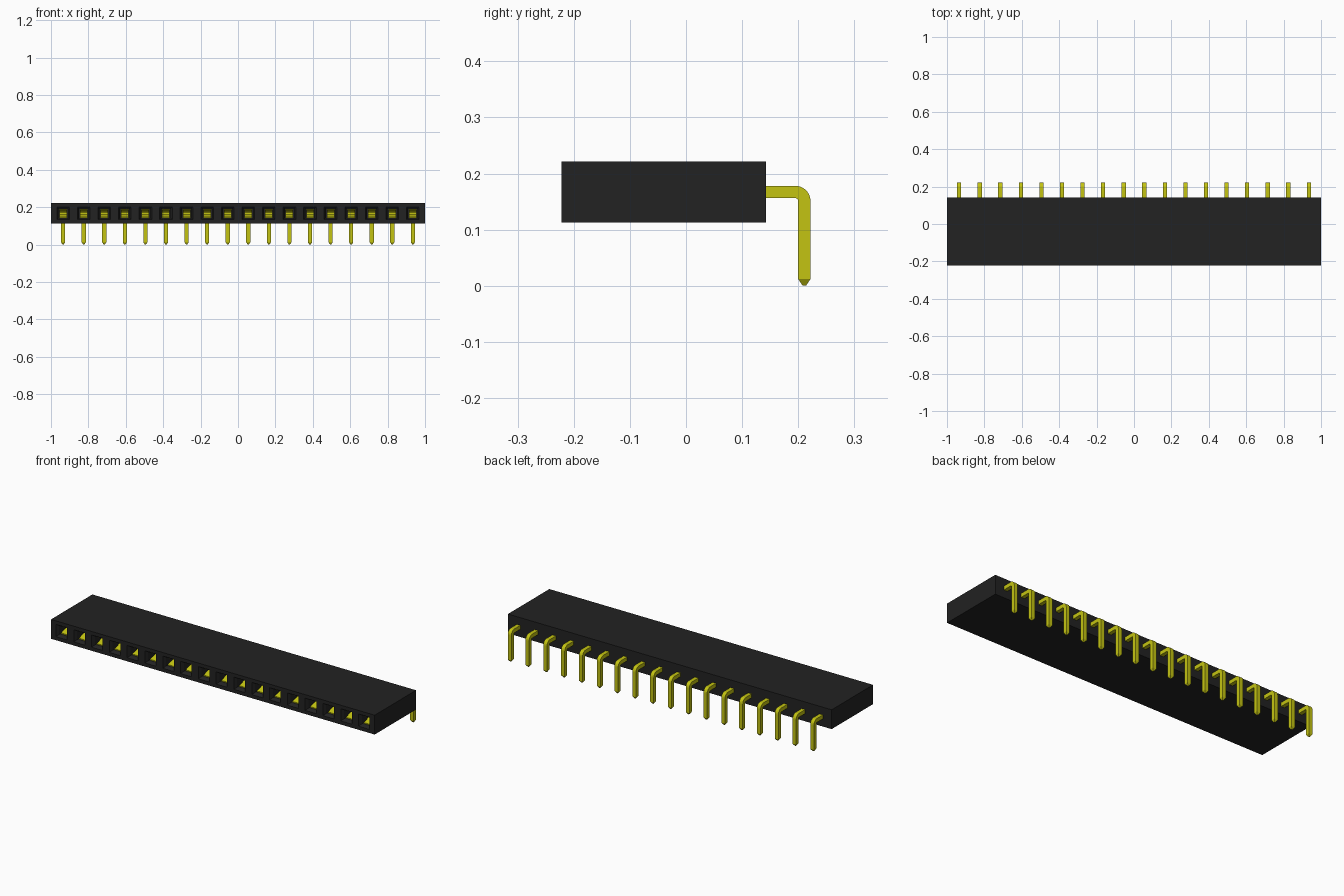
import bpy, bmesh, math
from mathutils import Vector

cube = bpy.data.objects.get("Cube")
if cube:
    bpy.data.objects.remove(cube)

COUNT = 18
PITCH = 0.11
Y0, Y1, Z0, Z1 = -0.222, 0.143, 0.113, 0.221
PIN_Z = 0.167
HALF = 0.011            # half thickness of a pin
centres = [(i - (COUNT - 1) / 2) * PITCH for i in range(COUNT)]


def material(name, colour):
    m = bpy.data.materials.new(name)
    m.use_nodes = True
    m.diffuse_color = colour
    m.node_tree.nodes["Principled BSDF"].inputs["Base Color"].default_value = colour
    return m


black = material("black plastic", (0.016, 0.016, 0.016, 1))
gold = material("yellow metal", (0.55, 0.55, 0.006, 1))


def finish(bm, name, mat):
    bmesh.ops.remove_doubles(bm, verts=bm.verts, dist=0.00001)
    bmesh.ops.recalc_face_normals(bm, faces=bm.faces)
    mesh = bpy.data.meshes.new(name)
    bm.to_mesh(mesh)
    bm.free()
    mesh.materials.append(mat)
    obj = bpy.data.objects.new(name, mesh)
    bpy.context.collection.objects.link(obj)
    return obj


def loft(bm, rings, cap_start=False, cap_end=False):
    """Join successive rings of points with quads."""
    loops = [[bm.verts.new(p) for p in ring] for ring in rings]
    for a, b in zip(loops, loops[1:]):
        for i in range(len(a)):
            j = (i + 1) % len(a)
            bm.faces.new((a[i], a[j], b[j], b[i]))
    if cap_start:
        bm.faces.new(loops[0])
    if cap_end:
        bm.faces.new(loops[-1])


def rect(x0, x1, z0, z1, y):
    return [(x0, y, z0), (x1, y, z0), (x1, y, z1), (x0, y, z1)]


def square(x, half, y):
    return rect(x - half, x + half, PIN_Z - half, PIN_Z + half, y)


# Housing: outer shell and one blind, funnelled socket per contact
bm = bmesh.new()
edges = [-1] + [(a + b) / 2 for a, b in zip(centres, centres[1:])] + [1]
for x, left, right in zip(centres, edges, edges[1:]):
    loft(bm, [rect(left, right, Z0, Z1, Y1), rect(left, right, Z0, Z1, Y0),
              square(x, 0.034, Y0), square(x, 0.025, Y0 + 0.015),
              square(x, 0.025, Y0 + 0.3)], True, True)
bmesh.ops.remove_doubles(bm, verts=bm.verts, dist=0.00001)
# Drop the partitions between neighbouring cells
inner = [f for f in bm.faces
         if all(abs(v.co.x - f.verts[0].co.x) < 0.0001 for v in f.verts)
         and f.calc_area() > 0.03 and abs(f.verts[0].co.x) < 0.99]
bmesh.ops.delete(bm, geom=inner, context='FACES')
finish(bm, "housing", black)

# Pins: square bar, rounded bend, tapered tip
BEND_Y, BEND_Z, RADIUS = 0.195, 0.151, 0.016
for n, x in enumerate(centres, 1):
    path = [(Y0 + 0.25, PIN_Z, 0, HALF)]
    for k in range(7):
        a = math.radians(15 * k)
        path.append((BEND_Y + RADIUS * math.sin(a),
                     BEND_Z + RADIUS * math.cos(a), a, HALF))
    path += [(BEND_Y + RADIUS, 0.012, math.pi / 2, HALF),
             (BEND_Y + RADIUS, 0, math.pi / 2, 0.003)]
    rings = []
    for y, z, a, h in path:
        out = Vector((0, math.sin(a), math.cos(a)))
        mid = Vector((x, y, z))
        side = Vector((h, 0, 0))
        rings.append([mid - side - out * h, mid + side - out * h,
                      mid + side + out * h, mid - side + out * h])
    bm = bmesh.new()
    loft(bm, rings, True, True)

    # Pair of sprung leaves that pinch together inside the socket
    leaf = [(0.025, 0.019), (0.075, 0.004), (0.14, 0.013), (0.26, 0.011)]
    for s in (-1, 1):
        loft(bm, [rect(x - 0.02, x + 0.02, PIN_Z + s * gap,
                       PIN_Z + s * (gap + 0.005), Y0 + depth)
                  for depth, gap in leaf], True, True)
    # Base joining both leaves to the pin
    loft(bm, [rect(x - 0.02, x + 0.02, PIN_Z - 0.017, PIN_Z + 0.017, Y0 + d)
              for d in (0.24, 0.28)], True, True)
    finish(bm, f"contact_pin_{n}", gold)
